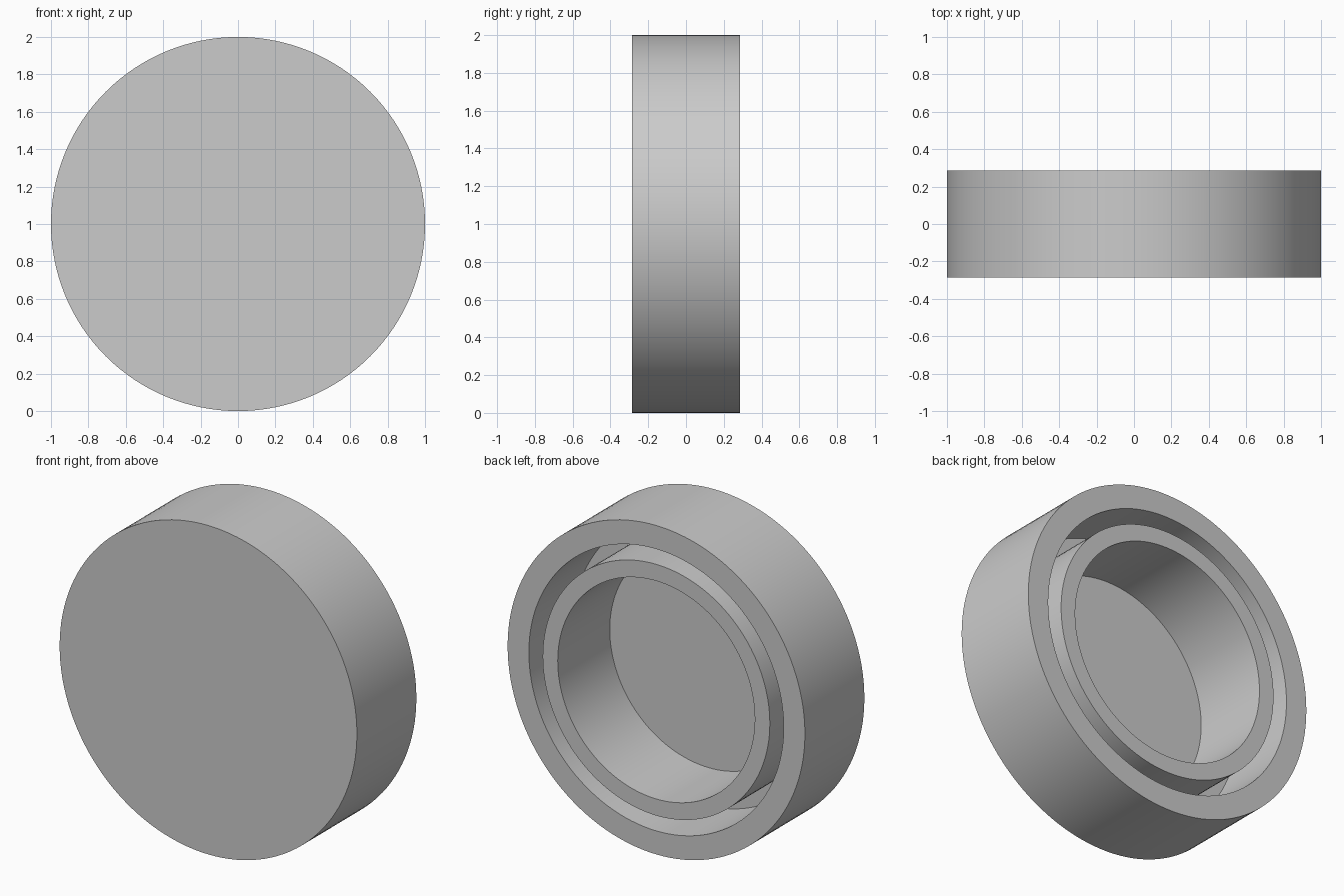
import bpy
import bmesh
import math
from mathutils import Vector

cube = bpy.data.objects.get("Cube")
if cube:
    bpy.data.objects.remove(cube, do_unlink=True)

SEGMENTS = 128
UNIT = 1 / 14           # wall module
FRONT, BACK = -4 * UNIT, 4 * UNIT
GROOVE_FLOOR = BACK - 6 * UNIT
BORE_FLOOR = BACK - 7 * UNIT
RIM_INNER = 12 * UNIT
RING_OUTER, RING_INNER = 0.764, 0.663

grey = bpy.data.materials.new("light_grey")
grey.use_nodes = True
colour = (0.6, 0.6, 0.6, 1)
grey.diffuse_color = colour
grey.node_tree.nodes["Principled BSDF"].inputs["Base Color"].default_value = colour


def lathe(name, profile):
    """Spin a (radius, y) profile around the horizontal y axis at z = 1."""
    bm = bmesh.new()
    verts = [bm.verts.new((r, y, 1)) for r, y in profile]
    edges = [bm.edges.new(pair) for pair in zip(verts, verts[1:])]
    bmesh.ops.spin(bm, geom=verts + edges, cent=Vector((0, 0, 1)), axis=Vector((0, 1, 0)),
                   angle=math.tau, steps=SEGMENTS, use_merge=False)
    bmesh.ops.remove_doubles(bm, verts=bm.verts[:], dist=1e-5)
    # Merge the flat fans at the centre into single discs
    bmesh.ops.dissolve_limit(bm, angle_limit=math.radians(0.5), verts=bm.verts[:], edges=bm.edges[:])
    bmesh.ops.recalc_face_normals(bm, faces=bm.faces[:])
    mesh = bpy.data.meshes.new(name)
    bm.to_mesh(mesh)
    bm.free()
    mesh.materials.append(grey)
    obj = bpy.data.objects.new(name, mesh)
    bpy.context.collection.objects.link(obj)
    bpy.ops.object.select_all(action="DESELECT")
    obj.select_set(True)
    bpy.context.view_layer.objects.active = obj
    bpy.ops.object.shade_smooth_by_angle(angle=math.radians(30))
    return obj


# Solid cap: front disc, outer wall, groove, inner ring and central bore
lathe("round_cap", [
    (0, FRONT), (1, FRONT),
    (1, BACK), (RIM_INNER, BACK),
    (RIM_INNER, GROOVE_FLOOR), (RING_OUTER, GROOVE_FLOOR),
    (RING_OUTER, BACK), (RING_INNER, BACK),
    (RING_INNER, BORE_FLOOR), (0, BORE_FLOOR),
])
